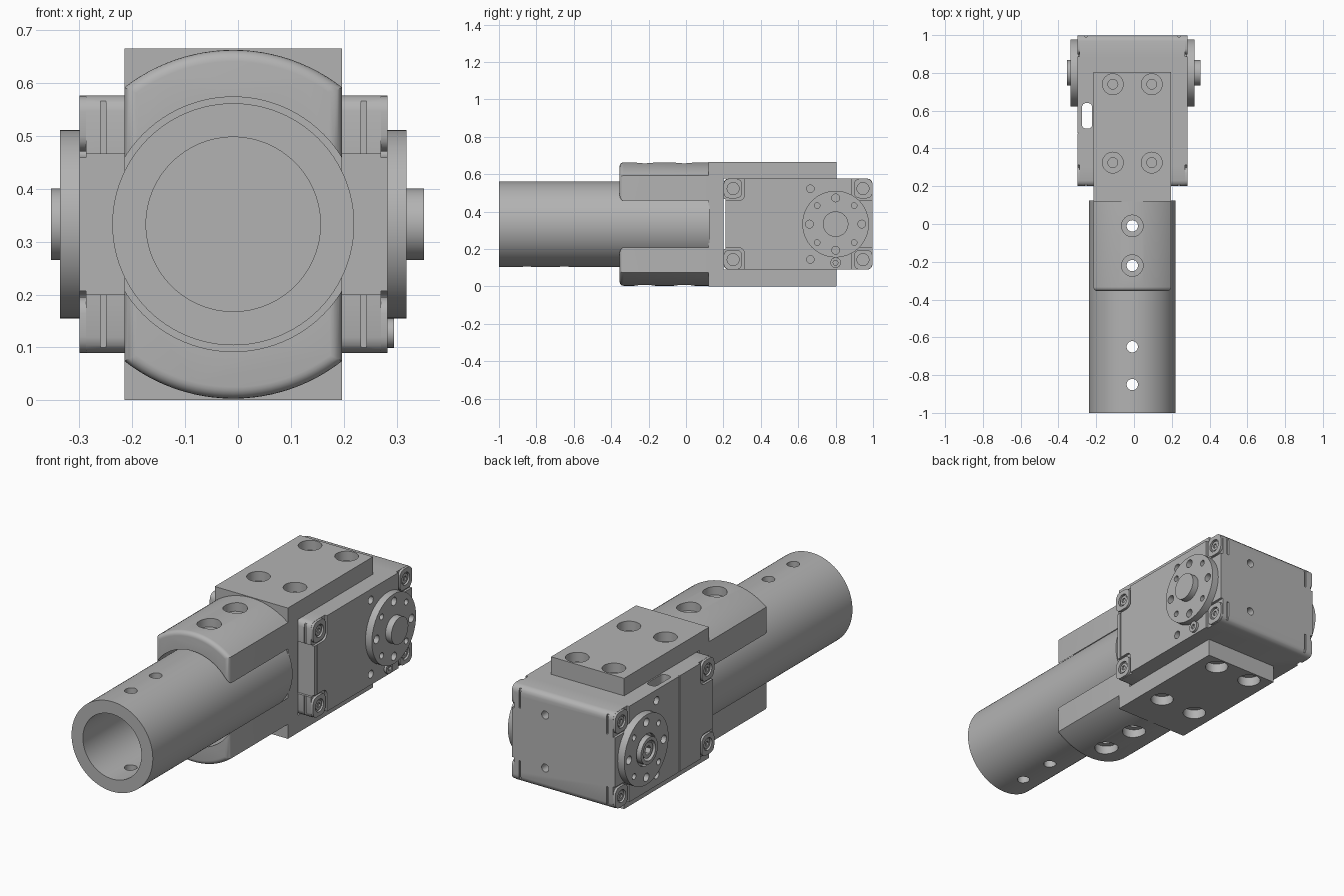
import bpy, bmesh, math
from mathutils import Vector, Matrix

if "Cube" in bpy.data.objects:
    bpy.data.objects.remove(bpy.data.objects["Cube"])

MID = 0.333      # height of the tube and drive axis
CX = -0.009      # centre of the tube and bracket across x
DRIVE_Y = 0.8    # position of the drive axis

grey = bpy.data.materials.new("plain grey")
grey.use_nodes = True
grey.diffuse_color = (0.45, 0.45, 0.45, 1)
grey.node_tree.nodes["Principled BSDF"].inputs["Base Color"].default_value = (0.45, 0.45, 0.45, 1)


def finish(name, bm):
    bmesh.ops.recalc_face_normals(bm, faces=bm.faces)
    mesh = bpy.data.meshes.new(name)
    bm.to_mesh(mesh)
    bm.free()
    mesh.materials.append(grey)
    ob = bpy.data.objects.new(name, mesh)
    bpy.context.collection.objects.link(ob)
    return ob


def box(name, x, y, z, round_axis=None, radius=0.0, segments=4):
    """Box from three ranges, optionally rounding the edges along one axis."""
    bm = bmesh.new()
    size = [r[1] - r[0] for r in (x, y, z)]
    centre = [(r[0] + r[1]) / 2 for r in (x, y, z)]
    bmesh.ops.create_cube(bm, size=1)
    bmesh.ops.scale(bm, vec=size, verts=bm.verts)
    bmesh.ops.translate(bm, vec=centre, verts=bm.verts)
    if round_axis is not None:
        edges = [e for e in bm.edges
                 if abs((e.verts[0].co - e.verts[1].co)[round_axis]) > 1e-5]
        bmesh.ops.bevel(bm, geom=edges, offset=radius, segments=segments,
                        profile=0.5, affect='EDGES')
    return finish(name, bm)


def cyl(name, axis, start, end, centre, r, sides=32):
    """Cylinder along an axis; centre gives the other two coordinates in order."""
    bm = bmesh.new()
    bmesh.ops.create_cone(bm, cap_ends=True, segments=sides, radius1=r, radius2=r,
                          depth=abs(end - start))
    turn = {0: Matrix.Rotation(math.pi / 2, 4, 'Y'),
            1: Matrix.Rotation(math.pi / 2, 4, 'X'), 2: Matrix.Identity(4)}[axis]
    pos = list(centre)
    pos.insert(axis, (start + end) / 2)
    bmesh.ops.transform(bm, matrix=Matrix.Translation(Vector(pos)) @ turn, verts=bm.verts)
    return finish(name, bm)


def cut(ob, *cutters):
    for c in cutters:
        mod = ob.modifiers.new("cut", 'BOOLEAN')
        mod.operation, mod.solver, mod.object = 'DIFFERENCE', 'EXACT', c
        bpy.context.view_layer.objects.active = ob
        bpy.ops.object.modifier_apply(modifier=mod.name)
        bpy.data.objects.remove(c)


def smooth(ob):
    bpy.ops.object.select_all(action='DESELECT')
    ob.select_set(True)
    bpy.context.view_layer.objects.active = ob
    bpy.ops.object.shade_smooth_by_angle(angle=math.radians(32))


# Tube with vertical bolt holes
tube = cyl("tube", 1, -1, 0.125, (CX, MID), 0.229, 96)
cut(tube, cyl("bore", 1, -1.1, 0.2, (CX, MID), 0.165, 96))
for y in (-0.85, -0.65, -0.22, -0.01):
    cut(tube, cyl("hole", 2, -0.1, 0.8, (CX, y), 0.03))
smooth(tube)

# Domed saddles that clamp the tube above and below
HALF, SHOULDER, APEX = 0.206, 0.592, 0.663
rise = APEX - SHOULDER
dome_r = (HALF ** 2 + rise ** 2) / (2 * rise)
sweep = math.asin(HALF / dome_r)


def saddle(name, side):
    bm = bmesh.new()
    profile = [(-HALF, 0.455 - MID)]
    for i in range(25):
        a = sweep * (i / 12 - 1)
        profile.append((dome_r * math.sin(a), APEX - MID - dome_r * (1 - math.cos(a))))
    profile.append((HALF, 0.455 - MID))
    base = [bm.verts.new((CX + x, -0.355, MID + side * z)) for x, z in profile]
    face = bm.faces.new(base)
    moved = bmesh.ops.extrude_face_region(bm, geom=[face])["geom"]
    bmesh.ops.translate(bm, vec=(0, 0.485, 0),
                        verts=[v for v in moved if isinstance(v, bmesh.types.BMVert)])
    bm.normal_update()
    # round the outer front rim
    rim = [e for e in bm.edges if all(v.co.y < -0.35 for v in e.verts)
           and abs(e.verts[0].co.x - e.verts[1].co.x) < 0.3]
    bmesh.ops.bevel(bm, geom=rim, offset=0.022, segments=5, profile=0.5, affect='EDGES')
    ob = finish(name, bm)
    cut(ob, cyl("seat", 1, -0.5, 0.3, (CX, MID), 0.241, 96))
    for y in (-0.22, -0.01):
        cut(ob, cyl("hole", 2, MID, MID + side * 0.5, (CX, y), 0.03),
            cyl("sink", 2, MID + side * 0.285, MID + side * 0.5, (CX, y), 0.057))
    smooth(ob)


saddle("upper_saddle", 1)
saddle("lower_saddle", -1)

# C-shaped bracket: web plus two drilled plates
WIDE = (CX - HALF, CX + HALF)
web = box("bracket_web", WIDE, (0.12, 0.2), (0.08, 0.586))
for name, side in (("upper_plate", 1), ("lower_plate", -1)):
    z = sorted((MID + side * 0.244, MID + side * 0.333))
    plate = box(name, WIDE, (0.12, 0.805), z)
    for x in (-0.112, 0.094):
        for y in (0.325, 0.74):
            cut(plate, cyl("sink", 2, MID + side * 0.285, MID + side * 0.5, (x, y), 0.055),
                cyl("hole", 2, MID + side * 0.2, MID + side * 0.5, (x, y), 0.026))
    smooth(plate)

# Actuator housing with rounded edges running across
LEFT, RIGHT = 0.283, -0.3
LOW, HIGH = 0.089, 0.577
body = box("actuator_housing", (RIGHT, LEFT), (0.2, 0.998), (LOW, HIGH), 0, 0.03, 3)
cut(body, box("front_recess", (-1, 1), (0.1, 0.212), (0.2, 0.466)),
    box("cable_slot", (-0.275, -0.222), (0.505, 0.64), (0, 0.8), 2, 0.02))
for z in (0.2, 0.47):
    cut(body, cyl("back_hole", 1, 0.95, 1.1, (0.095, z), 0.02, 20))
for y, z in ((0.665, 0.522), (0.665, 0.144)):
    cut(body, cyl("side_hole", 0, -1, RIGHT + 0.03, (y, z), 0.02, 20),
        cyl("side_hole", 0, LEFT - 0.03, 1, (y, z), 0.02, 20))
cut(body, box("seam", (LEFT - 0.006, 1), (0.232, 0.237), (0.21, 0.456)),
    box("seam", (-1, RIGHT + 0.006), (0.478, 0.483), (LOW, HIGH)))

# Corner pads, each set in a groove and holding a screw
for face, s, label in ((LEFT, 1, "left"), (RIGHT, -1, "right")):
    for y, yd in ((0.2, 1), (0.998, -1)):
        for z, zd in ((LOW, 1), (HIGH, -1)):
            def span(a, d, inner, outer):
                return sorted((a + d * inner, a + d * outer))
            cut(body, box("pocket", sorted((face - s * 0.012, face + s * 0.1)),
                          span(y, yd, 0.112, -0.1), span(z, zd, 0.118, -0.1), 0, 0.03),
                box("pad_seam", sorted((face - s * 0.04, face - s * 0.05)),
                    span(y, yd, 0.008, -0.1), span(z, zd, 0.11, -0.1)))
            pad = box(label + "_corner_pad", sorted((face - s * 0.02, face)),
                      span(y, yd, 0.001, 0.1), span(z, zd, 0.001, 0.106), 0, 0.03)
            spot = (y + yd * 0.052, z + zd * 0.054)
            cut(pad, cyl("screw_well", 0, face - s * 0.014, face + s * 0.1, spot, 0.032, 24))
            smooth(pad)
            screw = cyl(label + "_corner_screw", 0, face - s * 0.02, face - s * 0.005, spot, 0.025, 24)
            cut(screw, cyl("socket", 0, face - s * 0.013, face + s * 0.1, spot, 0.013, 6))
            smooth(screw)
smooth(body)

# Drive discs with a ring of holes, and their hubs
for label, face, s, thick, reach in (("left", LEFT, 1, 0.036, 0.069), ("right", RIGHT, -1, 0.037, 0.054)):
    disc = cyl(label + "_drive_disc", 0, face - s * 0.005, face + s * thick, (DRIVE_Y, MID), 0.178, 64)
    for i in range(8):
        a = i * math.pi / 4
        cut(disc, cyl("hole", 0, face + s * 0.008, face + s * 0.2,
                      (DRIVE_Y + 0.14 * math.cos(a), MID + 0.14 * math.sin(a)),
                      0.015 if i % 2 else 0.021, 20))
    hub = cyl(label + "_hub", 0, face, face + s * reach, (DRIVE_Y, MID), 0.068, 48)
    if s < 0:
        cut(disc, cyl("ring_groove", 0, face + s * 0.02, face + s * 0.2, (DRIVE_Y, MID), 0.08, 48))
        cut(hub, cyl("bore", 0, face + s * 0.02, face + s * 0.2, (DRIVE_Y, MID), 0.05, 48))
        bolt = cyl("right_hub_bolt", 0, face, face + s * 0.046, (DRIVE_Y, MID), 0.04, 32)
        cut(bolt, cyl("socket", 0, face + s * 0.015, face + s * 0.2, (DRIVE_Y, MID), 0.024, 6))
        smooth(bolt)
    smooth(disc)
    smooth(hub)

# Small set screw below the left disc
set_screw = cyl("set_screw", 0, LEFT - 0.01, LEFT + 0.012, (DRIVE_Y, 0.127), 0.028, 24)
cut(set_screw, cyl("socket", 0, LEFT + 0.002, LEFT + 0.1, (DRIVE_Y, 0.127), 0.014, 6))
smooth(set_screw)
